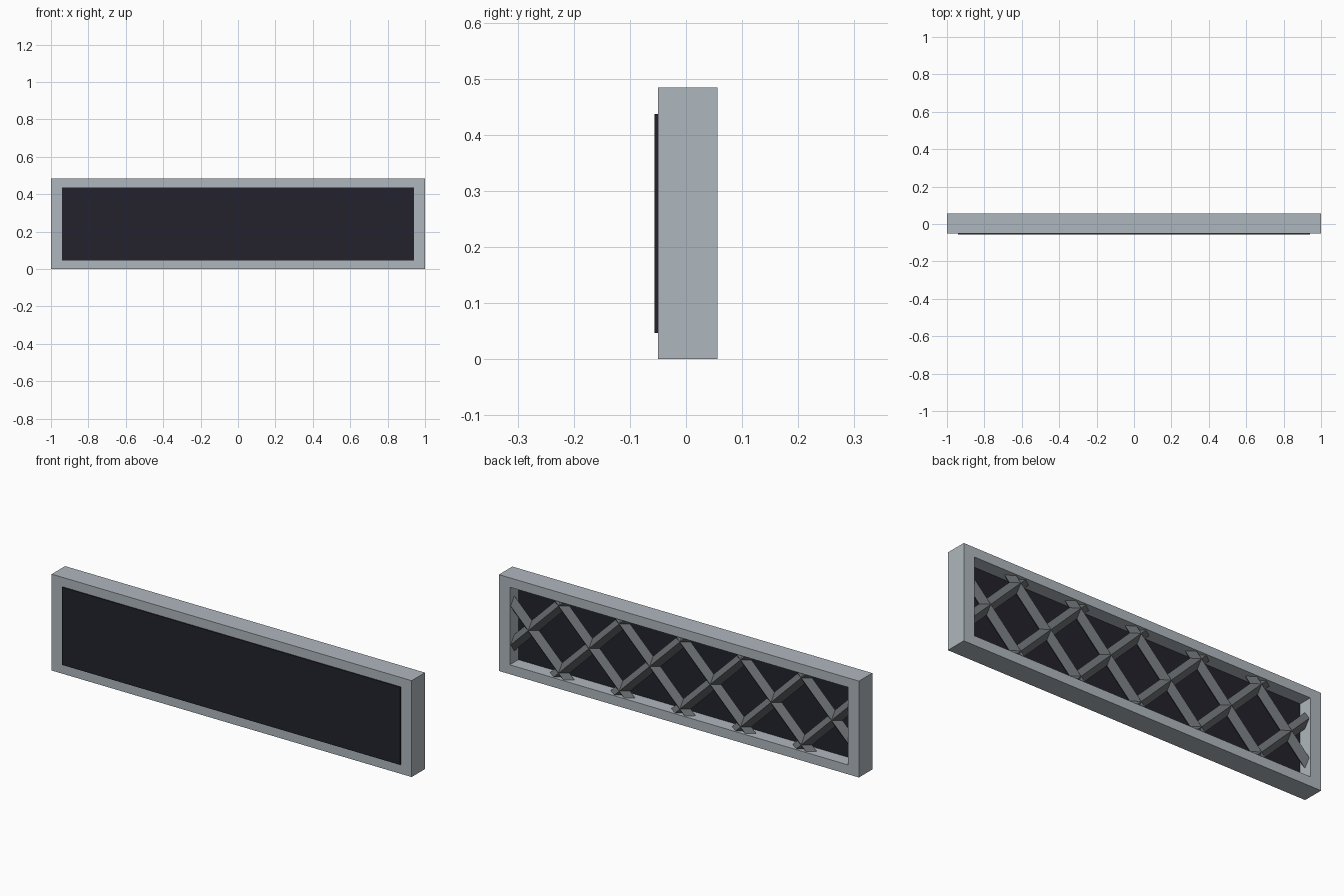
import bpy
import bmesh
from mathutils import Matrix, Vector

if "Cube" in bpy.data.objects:
    bpy.data.objects.remove(bpy.data.objects["Cube"], do_unlink=True)

HEIGHT, MID = 0.484, 0.242
FRONT, BACK = -0.05, 0.056
OPEN_X, OPEN_Z = 0.94, 0.195      # half sizes of the opening
PITCH, BAR_Y, BAR_R = 0.337, 0.02, 0.029


def material(name, color):
    mat = bpy.data.materials.new(name)
    mat.use_nodes = True
    mat.diffuse_color = (*color, 1)
    mat.node_tree.nodes["Principled BSDF"].inputs["Base Color"].default_value = (*color, 1)
    return mat


def finish(bm, name, mat):
    bmesh.ops.recalc_face_normals(bm, faces=bm.faces)
    mesh = bpy.data.meshes.new(name)
    bm.to_mesh(mesh)
    bm.free()
    mesh.materials.append(mat)
    obj = bpy.data.objects.new(name, mesh)
    bpy.context.collection.objects.link(obj)
    return obj


pale_grey = material("pale_grey", (0.43, 0.475, 0.51))
near_black = material("near_black", (0.0168, 0.016, 0.026))
mid_grey = material("mid_grey", (0.141, 0.153, 0.165))

# Rectangular frame: four rings joined into a closed tube
bm = bmesh.new()
corners = [(-1, -1), (1, -1), (1, 1), (-1, 1)]
rings = []
for hx, hz, y in [(1, MID, FRONT), (1, MID, BACK),
                  (OPEN_X, OPEN_Z, BACK), (OPEN_X, OPEN_Z, FRONT)]:
    rings.append([bm.verts.new((sx * hx, y, MID + sz * hz)) for sx, sz in corners])
for r in range(4):
    a, b = rings[r], rings[(r + 1) % 4]
    for i in range(4):
        j = (i + 1) % 4
        bm.faces.new((a[i], a[j], b[j], b[i]))
finish(bm, "frame", pale_grey)

# Dark panel filling the opening, slightly proud of the front
bm = bmesh.new()
panel_front, panel_back = -0.056, -0.012
bmesh.ops.create_cube(bm, size=1, matrix=Matrix.Translation(
    (0, (panel_front + panel_back) / 2, MID)) @ Matrix.Diagonal(
    (2 * OPEN_X, panel_back - panel_front, 2 * OPEN_Z, 1)))
finish(bm, "front_panel", near_black)


# Diagonal braces crossing in every bay, ends buried in the frame
def brace(name, center, slope):
    reach_z, reach_x = OPEN_Z + 0.024, OPEN_X + 0.03
    x0 = max(center - reach_z, -reach_x)
    x1 = min(center + reach_z, reach_x)
    start = Vector((x0, BAR_Y, MID + slope * (x0 - center)))
    end = Vector((x1, BAR_Y, MID + slope * (x1 - center)))
    axis = (end - start).normalized()
    depth = Vector((0, 1, 0))
    side = axis.cross(depth)
    bm = bmesh.new()
    loops = [[bm.verts.new(p + BAR_R * d) for d in (depth, side, -depth, -side)]
             for p in (start, end)]
    for loop in loops:
        bm.faces.new(loop)
    for i in range(4):
        j = (i + 1) % 4
        bm.faces.new((loops[0][i], loops[0][j], loops[1][j], loops[1][i]))
    finish(bm, name, mid_grey)


for k in range(-3, 3):
    for label, slope in (("rising", 1), ("falling", -1)):
        brace(f"{label}_brace_{k + 4}", (k + 0.5) * PITCH, slope)
